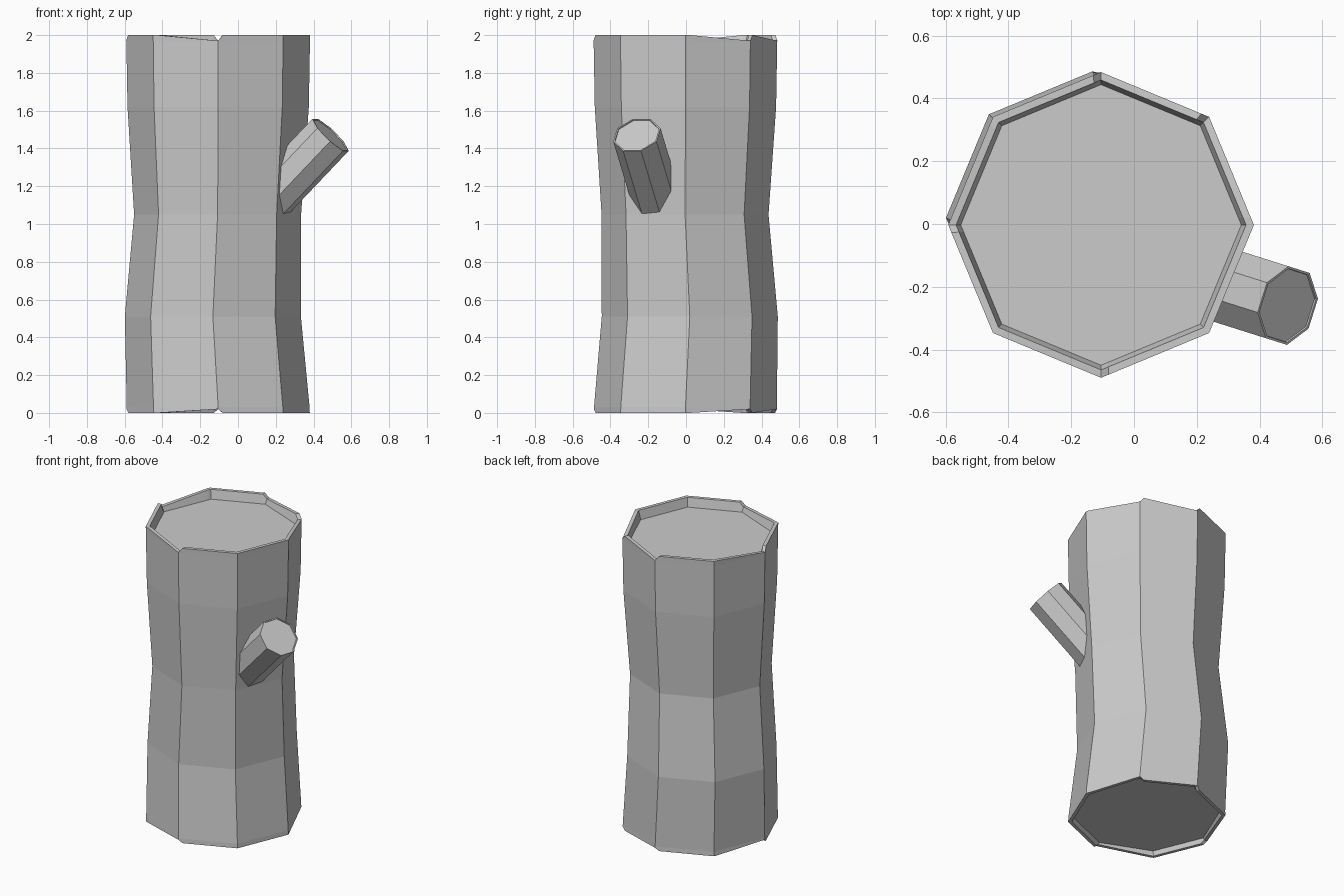
import bpy, bmesh, math
from mathutils import Vector

if "Cube" in bpy.data.objects:
    bpy.data.objects.remove(bpy.data.objects["Cube"])

CHIPS = (1, 2, 4, 6)          # corners where the bark rim is split


def ring(bm, z, cx, cy, r, chip=0.0):
    """Octagon ring with a second point just past every corner for the chips."""
    corners = [Vector((cx + r * math.cos(i * math.pi / 4),
                       cy + r * math.sin(i * math.pi / 4), z)) for i in range(8)]
    verts = []
    for i, c in enumerate(corners):
        side = c.lerp(corners[(i + 1) % 8], 0.07)
        drop = Vector((0, 0, chip if i in CHIPS else 0))
        verts += [bm.verts.new(c - drop), bm.verts.new(side)]
    return verts


def bridge(bm, a, b):
    n = len(a)
    for i in range(n):
        j = (i + 1) % n
        bm.faces.new((a[i], a[j], b[j], b[i]))


def finish(bm, name):
    bmesh.ops.recalc_face_normals(bm, faces=bm.faces)
    me = bpy.data.meshes.new(name)
    bm.to_mesh(me)
    bm.free()
    ob = bpy.data.objects.new(name, me)
    bpy.context.collection.objects.link(ob)
    return ob


# Trunk: bottom recess, wavy bark, rim and top recess
X, Y = -0.105, -0.003
profile = [
    (0.03, X, Y, 0.452, 0), (0.0, X, Y, 0.462, -0.02), (0.0, X, Y, 0.485, -0.02),
    (0.03, X, Y, 0.484, 0), (0.51, -0.133, 0.02, 0.466, 0),
    (1.05, -0.108, -0.005, 0.442, 0), (1.62, X, Y, 0.480, 0),
    (1.965, X, Y, 0.486, 0), (2.0, X, Y, 0.487, 0.03),
    (2.0, X, Y, 0.462, 0.03), (1.94, X, Y, 0.447, 0),
]
bm = bmesh.new()
rings = [ring(bm, *p) for p in profile]
for a, b in zip(rings, rings[1:]):
    bridge(bm, a, b)
bm.faces.new(rings[0])
bm.faces.new(rings[-1])
finish(bm, "trunk")

# Cut branch stub: eight-sided, rising to the front right
tip = Vector((0.49, -0.26, 1.472))
axis = Vector((0.95, -0.30, 1.0)).normalized()
side = axis.cross(Vector((0, 0, 1))).normalized()
up = side.cross(axis)


def branch_ring(bm, t, r):
    out = []
    for i in range(8):
        a = (i + 0.5) * math.pi / 4
        out.append(bm.verts.new(tip + axis * t + r * (math.cos(a) * side + math.sin(a) * up)))
    return out


bm = bmesh.new()
rings = [branch_ring(bm, t, r) for t, r in
         ((-0.48, 0.130), (0.0, 0.130), (0.0, 0.122), (-0.006, 0.121))]
for a, b in zip(rings, rings[1:]):
    bridge(bm, a, b)
bm.faces.new(rings[0])
bm.faces.new(rings[-1])
finish(bm, "branch_stub")
